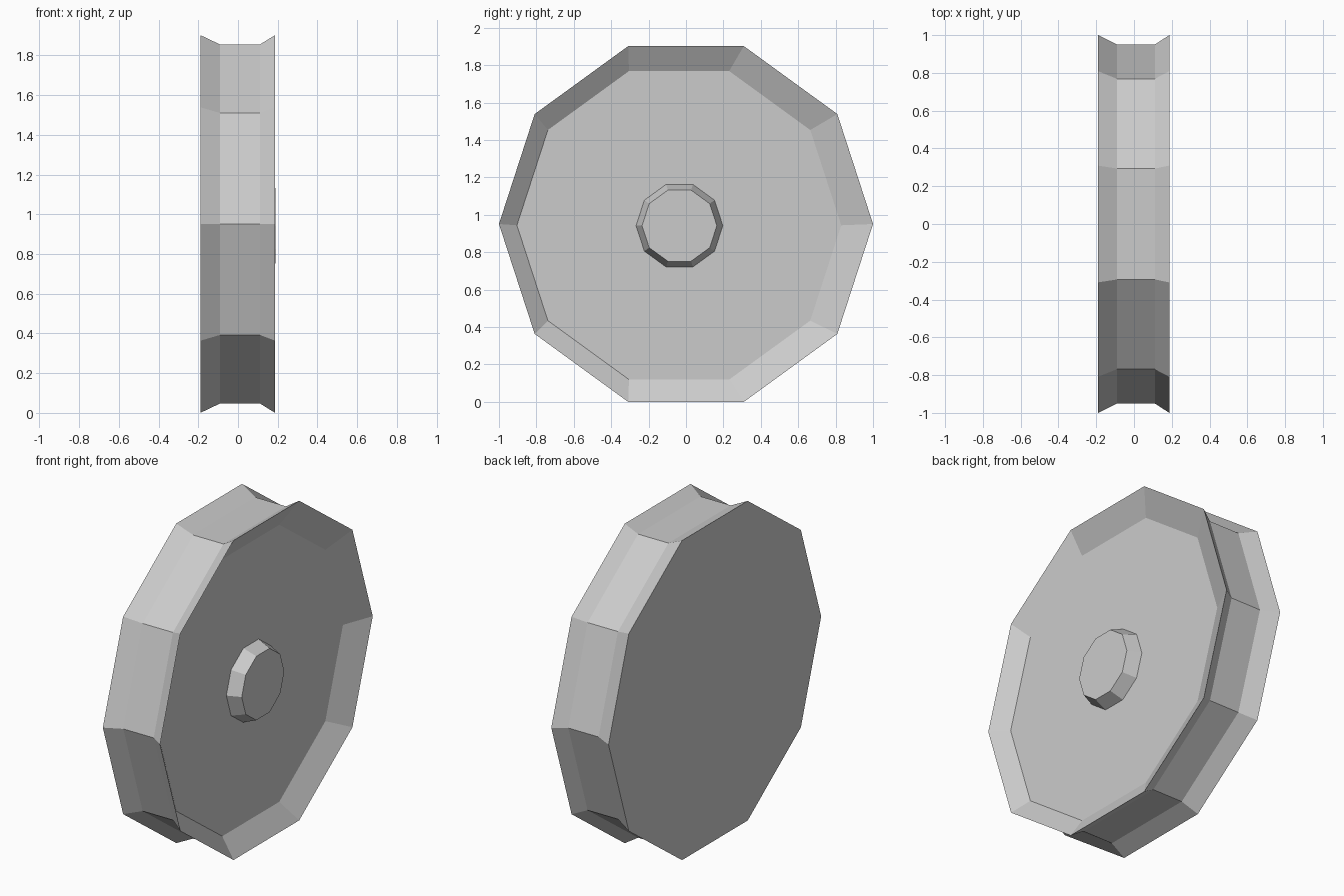
import bpy, bmesh, math

if "Cube" in bpy.data.objects:
    bpy.data.objects.remove(bpy.data.objects["Cube"])

SIDES = 10
CZ = math.sin(math.radians(72))  # wheel rests on a flat side

# Single grey material
grey = bpy.data.materials.new("light grey")
grey.diffuse_color = (0.6, 0.6, 0.6, 1)
grey.use_nodes = True
grey.node_tree.nodes["Principled BSDF"].inputs["Base Color"].default_value = grey.diffuse_color


def lathe(name, rings):
    """Skin decagon rings (x, radius, y centre, z centre) along x, capping both ends."""
    bm = bmesh.new()
    loops = []
    for x, r, cy, cz in rings:
        angles = [math.tau * i / SIDES for i in range(SIDES)]
        loops.append([bm.verts.new((x, cy + r * math.cos(a), cz + r * math.sin(a)))
                      for a in angles])
    for a, b in zip(loops, loops[1:]):
        for i in range(SIDES):
            j = (i + 1) % SIDES
            bm.faces.new((a[i], a[j], b[j], b[i]))
    bm.faces.new(loops[0][::-1])
    bm.faces.new(loops[-1])
    bmesh.ops.recalc_face_normals(bm, faces=bm.faces)
    mesh = bpy.data.meshes.new(name)
    bm.to_mesh(mesh)
    bm.free()
    mesh.materials.append(grey)
    obj = bpy.data.objects.new(name, mesh)
    bpy.context.collection.objects.link(obj)
    return obj


# Grooved wheel with a flat back, a sharp front rim and an off-centre dished face
lathe("wheel", [
    (-0.19, 1.0, 0, CZ),
    (-0.09, 0.95, 0, CZ),
    (0.11, 0.95, 0, CZ),
    (0.187, 1.0, 0, CZ),
    (0.11, 0.867, -0.037, 0.944),
])

# Tapered hub rising from the dish
lathe("hub", [
    (0.105, 0.234, -0.035, 0.942),
    (0.189, 0.2, -0.035, 0.942),
])
